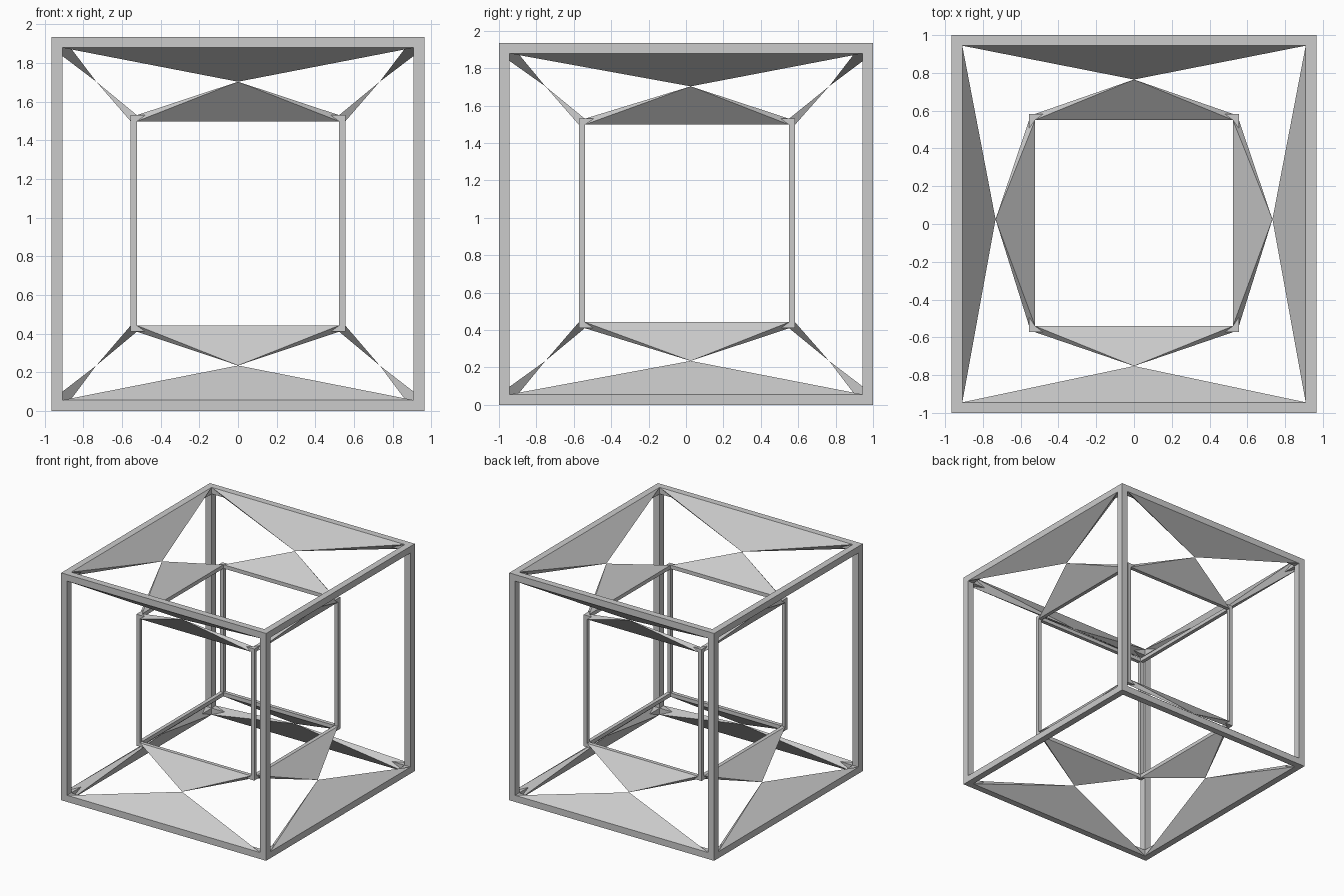
import bpy, bmesh
from mathutils import Vector

if "Cube" in bpy.data.objects:
    bpy.data.objects.remove(bpy.data.objects["Cube"])

# (low corner, high corner, bar thickness)
OUTER = ((-0.965, -1.0, 0.0), (0.965, 1.0, 1.935), 0.056)
INNER = ((-0.555, -0.573, 0.41), (0.555, 0.583, 1.53), 0.032)

# Pinch point coordinates: low / high side of each axis, and centre along x, y
PINCH = ((-0.733, 0.733), (-0.752, 0.765), (0.235, 1.703))
CENTRE = (0.0, 0.025)


def finish(bm, name):
    bmesh.ops.recalc_face_normals(bm, faces=bm.faces)
    mesh = bpy.data.meshes.new(name)
    bm.to_mesh(mesh)
    bm.free()
    obj = bpy.data.objects.new(name, mesh)
    bpy.context.collection.objects.link(obj)
    return obj


def frame(name, lo, hi, t):
    """Cube frame of twelve square bars; posts run the full height."""
    bm = bmesh.new()
    for axis in range(3):
        b, c = [i for i in range(3) if i != axis]
        for sb in (0, 1):
            for sc in (0, 1):
                p, q = list(lo), list(hi)
                if axis != 2:
                    p[axis] += t
                    q[axis] -= t
                for i, s in ((b, sb), (c, sc)):
                    if s:
                        p[i] = hi[i] - t
                    else:
                        q[i] = lo[i] + t
                p, q = Vector(p), Vector(q)
                new = bmesh.ops.create_cube(bm, size=1)["verts"]
                bmesh.ops.scale(bm, vec=q - p, verts=new)
                bmesh.ops.translate(bm, vec=(p + q) / 2, verts=new)
    return finish(bm, name)


def spike(bm, box, axis, side, level):
    """Flat pyramid from the bar's diagonal to the pinch point."""
    lo, hi, t = box
    b = 1 - axis
    edge = lambda i, s: (hi[i], hi[i] - t) if s else (lo[i], lo[i] + t)
    b_out, b_in = edge(b, side)
    z_out, z_in = edge(2, level)
    ends = (lo[axis] + t, hi[axis] - t)

    def vert(along, across, z):
        co = [0, 0, z]
        co[axis], co[b] = along, across
        return bm.verts.new(co)

    base = [vert(ends[0], b_in, z_out), vert(ends[1], b_in, z_out),
            vert(ends[1], b_out, z_in), vert(ends[0], b_out, z_in)]
    tip = vert(CENTRE[axis], PINCH[b][side], PINCH[2][level])
    for i in range(4):
        bm.faces.new((base[i], base[(i + 1) % 4], tip))
    # orient outward, using a temporary base that the bar hides
    cap = bm.faces.new(base)
    bmesh.ops.recalc_face_normals(bm, faces=list({f for v in base for f in v.link_faces}))
    bmesh.ops.delete(bm, geom=[cap], context="FACES_ONLY")


# Outer and inner cube frames
frame("outer_frame", *OUTER)
frame("inner_frame", *INNER)

# Eight pinched panels joining outer and inner horizontal edges
for level, level_name in enumerate(("lower", "upper")):
    for axis, side, side_name in ((0, 0, "front"), (0, 1, "back"),
                                  (1, 0, "left"), (1, 1, "right")):
        bm = bmesh.new()
        for box in (OUTER, INNER):
            spike(bm, box, axis, side, level)
        mesh_name = f"{level_name}_{side_name}_pinched_panel"
        mesh = bpy.data.meshes.new(mesh_name)
        bm.to_mesh(mesh)
        bm.free()
        bpy.context.collection.objects.link(bpy.data.objects.new(mesh_name, mesh))
